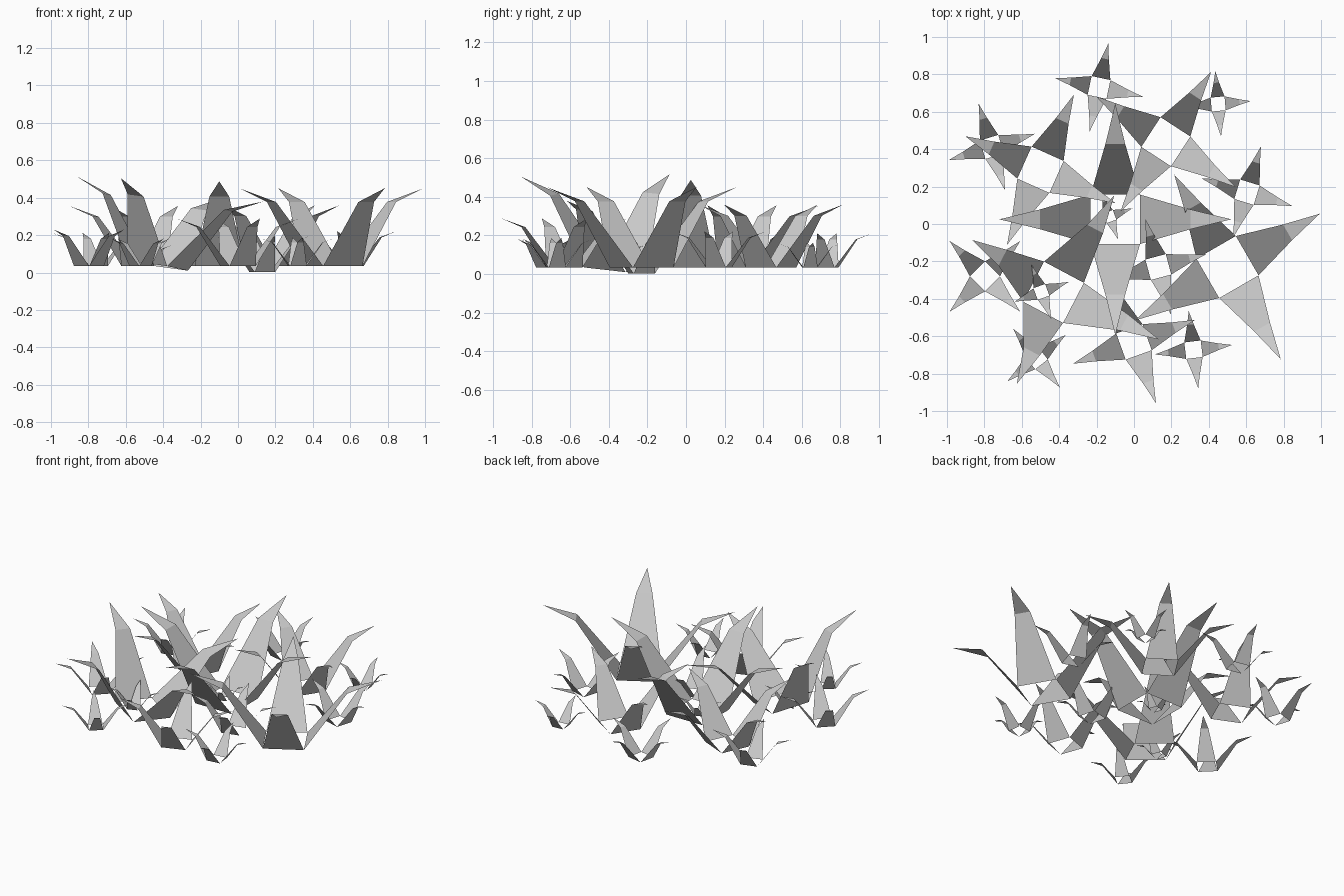
import bpy
from math import radians
from mathutils import Matrix, Vector

if "Cube" in bpy.data.objects:
    bpy.data.objects.remove(bpy.data.objects["Cube"])

# one open tuft of four bent blades, normalised so each tip reaches 1 unit out
BASE, KINK, TIP = (0.213, 0.0), (0.65, 0.60), (1.0, 0.73)   # (outward, height)
BASE_HALF, KINK_HALF = 0.213, 0.085
blade = [(BASE[0], -BASE_HALF, BASE[1]), (BASE[0], BASE_HALF, BASE[1]),
         (KINK[0], KINK_HALF, KINK[1]), (KINK[0], -KINK_HALF, KINK[1]),
         (TIP[0], 0, TIP[1])]
verts, faces = [], []
for k in range(4):
    turn = Matrix.Rotation(radians(90 * k), 3, 'Z')
    n = len(verts)
    verts += [turn @ Vector(p) for p in blade]
    faces += [(n, n + 1, n + 2, n + 3), (n + 3, n + 2, n + 4)]
mesh = bpy.data.meshes.new("grass_tuft")
mesh.from_pydata(verts, [], faces)
mesh.update()


def tuft(name, x, y, reach, angle, z=0.035, lean=(0, 0)):
    """Place a tuft; lean is the sideways drift of its top per unit height."""
    ob = bpy.data.objects.new(name, mesh)
    bpy.context.collection.objects.link(ob)
    up = Vector((lean[0], lean[1], 1))
    tilt = Vector((0, 0, 1)).rotation_difference(up).to_matrix().to_4x4()
    ob.matrix_world = (Matrix.Translation((x, y, z)) @ tilt
                       @ Matrix.Rotation(radians(angle), 4, 'Z')
                       @ Matrix.Scale(reach, 4))


# large tufts
tuft("large_tuft_middle", -0.10, 0.025, 0.62, 0)
tuft("large_tuft_back_right", 0.17, 0.44, 0.445, 57)
tuft("large_tuft_back_left", -0.50, 0.29, 0.44, 66)
tuft("large_tuft_right", 0.50, -0.23, 0.57, 30)
tuft("large_tuft_front_left", -0.43, -0.365, 0.57, -27.7, 0.037, (0.155, 0.033))
tuft("medium_tuft_front", 0.0, -0.63, 0.348, 19.7)

# small tufts: x, y, reach, angle
small = [(-0.187, 0.73, 0.241, -12), (0.45, 0.642, 0.175, 5),
         (-0.76, 0.412, 0.242, 17), (0.604, 0.17, 0.255, -17),
         (-0.797, -0.28, 0.267, 45), (-0.495, -0.363, 0.155, 20),
         (-0.521, -0.717, 0.20, 38.5), (0.318, -0.672, 0.208, 7),
         (-0.13, 0.04, 0.13, 20)]
for i, (x, y, reach, angle) in enumerate(small):
    tuft(f"small_tuft_{i + 1}", x, y, reach, angle)
tuft("small_tuft_low", 0.13, -0.23, 0.265, 15, 0.003)
